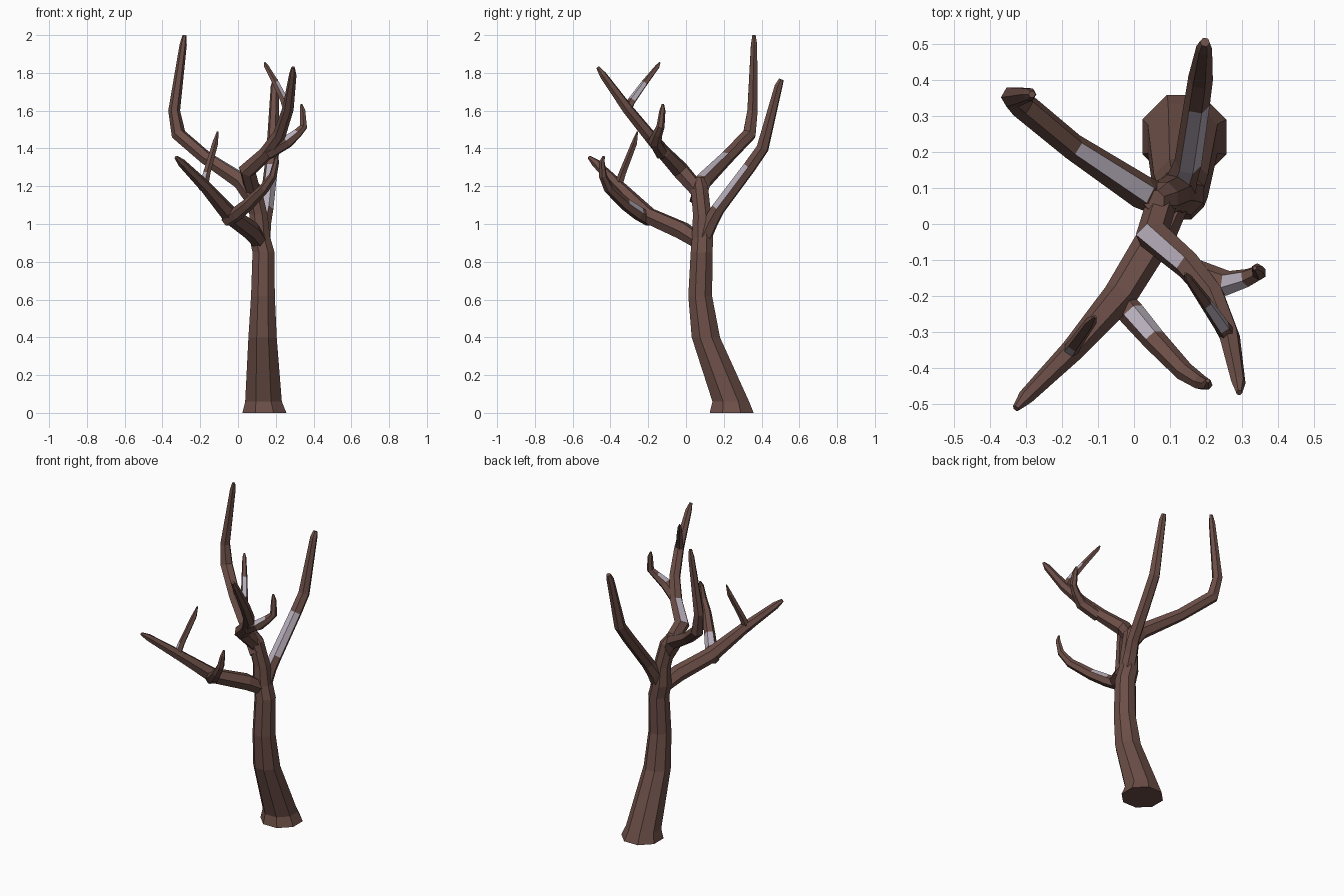
import bpy, bmesh, math
from mathutils import Vector


def material(name, rgb):
    m = bpy.data.materials.new(name)
    m.diffuse_color = (*rgb, 1)
    return m


bark = material("bark_brown", (0.150, 0.077, 0.063))
snow = material("pale_snow", (0.47, 0.42, 0.485))


def limb(name, path, sides=6, patches=None, level=False):
    """Faceted tube through (x, y, z, radius) points.
    patches maps a segment number to how many of its topmost faces are snowy."""
    patches = patches or {}
    pts = [Vector(p[:3]) for p in path]
    n = len(pts)
    bm = bmesh.new()
    rings, side, last = [], None, None
    for i, p in enumerate(pts):
        into = (p - pts[max(i - 1, 0)]).normalized()
        out = (pts[min(i + 1, n - 1)] - p).normalized()
        t = (into + out).normalized()
        # wider rings at bends keep the limb's thickness
        widen = min(1.25, 1 / max(t.dot(out), 0.5)) if 0 < i < n - 1 else 1
        if level:
            t, widen = Vector((0, 0, 1)), 1
        if side is None:
            ref = Vector((0, 0, 1)) if abs(t.z) < 0.95 else Vector((1, 0, 0))
            side = (ref - t * ref.dot(t)).normalized()
        else:
            side = last.rotation_difference(t) @ side
            side = (side - t * side.dot(t)).normalized()
        last = t
        other = t.cross(side)
        ring = []
        for k in range(sides):
            a = 2 * math.pi * (k + 0.5) / sides
            ring.append(bm.verts.new(
                p + (side * math.cos(a) + other * math.sin(a)) * path[i][3] * widen))
        rings.append(ring)
    bm.faces.new(list(reversed(rings[0])))
    bm.faces.new(rings[-1])
    for i in range(n - 1):
        strip = []
        for k in range(sides):
            j = (k + 1) % sides
            strip.append(bm.faces.new(
                (rings[i][k], rings[i][j], rings[i + 1][j], rings[i + 1][k])))
        for f in strip:
            f.normal_update()
        strip.sort(key=lambda f: -f.normal.z)
        for f in strip[:patches.get(i, 0)]:
            f.material_index = 1
    bmesh.ops.recalc_face_normals(bm, faces=bm.faces)
    me = bpy.data.meshes.new(name)
    bm.to_mesh(me)
    bm.free()
    me.materials.append(bark)
    me.materials.append(snow)
    ob = bpy.data.objects.new(name, me)
    bpy.context.collection.objects.link(ob)
    return ob


# Leaning trunk with a flared foot, running up into the central fork
limb("trunk", [
    (0.14, 0.242, 0.0, 0.126), (0.135, 0.237, 0.06, 0.105),
    (0.13, 0.105, 0.40, 0.081), (0.132, 0.075, 0.62, 0.068),
    (0.135, 0.083, 0.85, 0.063), (0.115, 0.087, 0.93, 0.060),
    (0.108, 0.085, 1.05, 0.052), (0.075, 0.07, 1.20, 0.050),
    (0.055, 0.065, 1.25, 0.030)], sides=8, level=True)

# Tall rear left branch that bends upright
limb("rear_left_branch", [
    (0.09, 0.06, 1.12, 0.045), (0.02, 0.09, 1.225, 0.046),
    (-0.17, 0.215, 1.35, 0.037), (-0.315, 0.335, 1.475, 0.036),
    (-0.338, 0.352, 1.60, 0.031), (-0.29, 0.36, 1.95, 0.019),
    (-0.283, 0.36, 2.0, 0.010)], patches={1: 1})

# Rear branch sweeping backwards
limb("rear_branch", [
    (0.125, 0.08, 0.90, 0.045), (0.135, 0.13, 1.01, 0.042),
    (0.15, 0.17, 1.08, 0.038), (0.175, 0.335, 1.30, 0.036),
    (0.185, 0.405, 1.40, 0.034), (0.195, 0.49, 1.73, 0.022),
    (0.197, 0.505, 1.765, 0.014)], patches={1: 1, 2: 2})

# Low front left branch with a twig and a side shoot
limb("front_left_branch", [
    (0.12, 0.08, 0.90, 0.042), (0.07, -0.02, 0.965, 0.050),
    (-0.04, -0.20, 1.045, 0.046), (-0.17, -0.35, 1.195, 0.033),
    (-0.30, -0.48, 1.325, 0.022), (-0.328, -0.512, 1.353, 0.010)])
limb("front_left_twig", [
    (-0.185, -0.365, 1.18, 0.025), (-0.165, -0.335, 1.27, 0.020),
    (-0.12, -0.272, 1.43, 0.016), (-0.108, -0.257, 1.49, 0.004)],
    sides=5, patches={0: 1})
limb("front_side_shoot", [
    (-0.06, -0.19, 1.02, 0.036), (-0.005, -0.25, 1.055, 0.037),
    (0.055, -0.32, 1.105, 0.033), (0.14, -0.41, 1.19, 0.027),
    (0.185, -0.44, 1.255, 0.021), (0.203, -0.445, 1.33, 0.015),
    (0.205, -0.435, 1.36, 0.006)], patches={1: 2})

# High front right branch with two smaller offshoots
limb("front_right_branch", [
    (0.08, 0.07, 1.17, 0.042), (0.05, -0.03, 1.285, 0.043),
    (0.15, -0.115, 1.375, 0.039), (0.22, -0.20, 1.475, 0.034),
    (0.265, -0.31, 1.61, 0.030), (0.29, -0.44, 1.79, 0.020),
    (0.292, -0.468, 1.83, 0.009)], patches={1: 1})
limb("front_right_twig", [
    (0.265, -0.315, 1.60, 0.026), (0.245, -0.285, 1.655, 0.022),
    (0.20, -0.22, 1.745, 0.018), (0.15, -0.15, 1.835, 0.012),
    (0.142, -0.138, 1.855, 0.004)], sides=5, patches={1: 2})
limb("right_offshoot", [
    (0.16, -0.13, 1.375, 0.036), (0.26, -0.165, 1.435, 0.034),
    (0.315, -0.15, 1.48, 0.026), (0.347, -0.135, 1.515, 0.020),
    (0.342, -0.125, 1.60, 0.016), (0.335, -0.122, 1.635, 0.006)],
    patches={1: 2})
